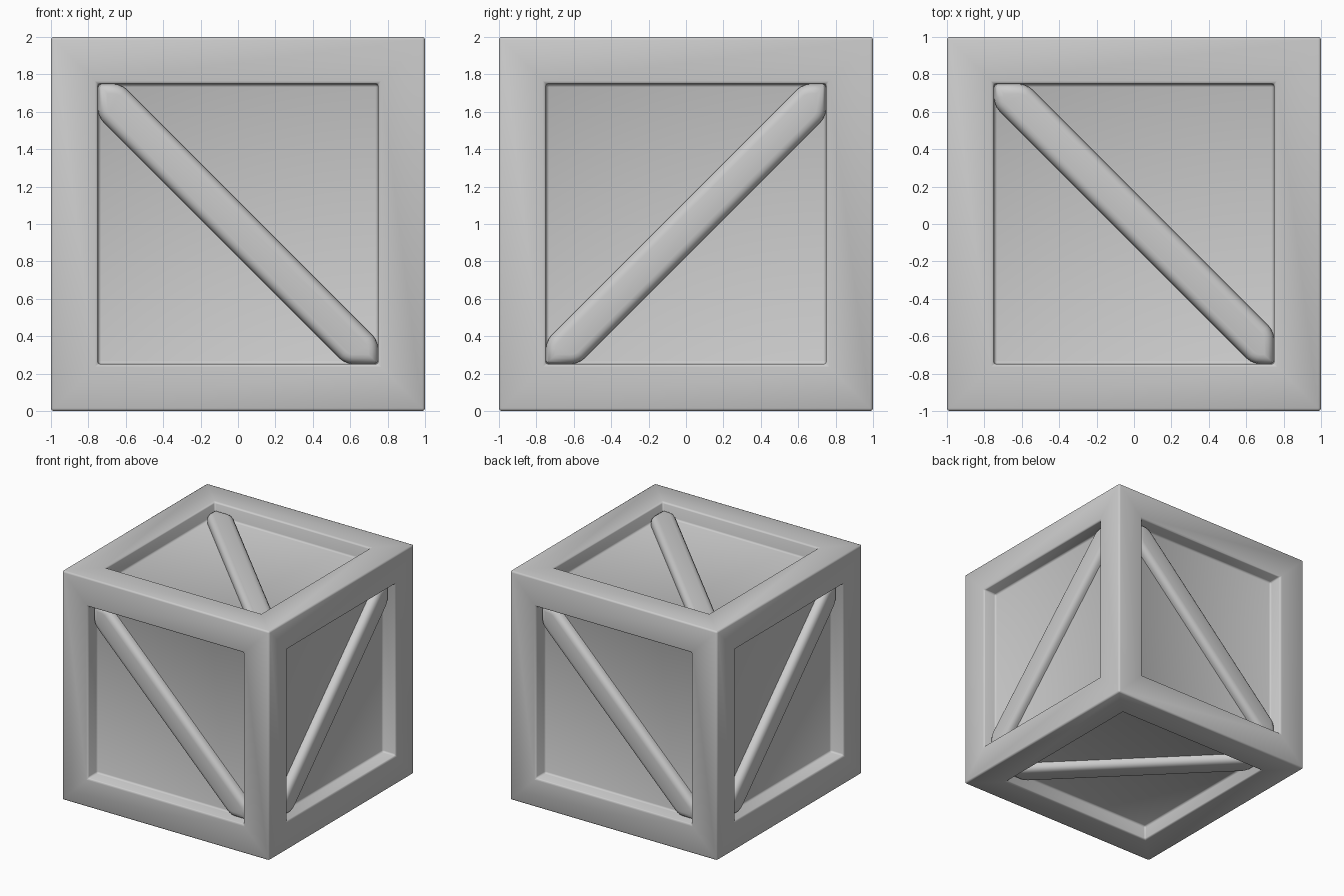
import bpy, bmesh
from math import radians
from mathutils import Matrix, Vector

if "Cube" in bpy.data.objects:
    bpy.data.objects.remove(bpy.data.objects["Cube"])

PANEL = 0.875   # distance of the recessed panels from the crate centre
CENTRE = Vector((0, 0, 1))


def add_object(name, bm, angle):
    mesh = bpy.data.meshes.new(name)
    bmesh.ops.recalc_face_normals(bm, faces=bm.faces)
    bm.to_mesh(mesh)
    bm.free()
    ob = bpy.data.objects.new(name, mesh)
    bpy.context.collection.objects.link(ob)
    bpy.ops.object.select_all(action='DESELECT')
    bpy.context.view_layer.objects.active = ob
    ob.select_set(True)
    bpy.ops.object.shade_smooth_by_angle(angle=radians(angle))
    return ob


# Crate body: cube with a framed, recessed panel on every side
bm = bmesh.new()
bmesh.ops.create_cube(bm, size=2, matrix=Matrix.Translation(CENTRE))
panels = bm.faces[:]
bmesh.ops.inset_individual(bm, faces=panels, thickness=0.25, use_even_offset=True)
bmesh.ops.inset_individual(bm, faces=panels, thickness=0.003, depth=-(1 - PANEL),
                           use_even_offset=True)
bm.normal_update()
sharp = [e for e in bm.edges if e.calc_face_angle(0) > radians(30)]
bmesh.ops.bevel(bm, geom=sharp, offset=0.015, segments=2, profile=0.5, affect='EDGES')
add_object("crate_body", bm, 60)


# Diagonal brace: six-sided outline fitted into the recess corners, rounded on top
def brace(name, u, v, w, low, high):
    L, top = 0.748, PANEL + 0.07
    outline = [(-L, L), (high - L, L), (L, high - L),
               (L, -L), (low + L, -L), (-L, low + L)]
    bm = bmesh.new()
    base = bm.faces.new([bm.verts.new((x, y, PANEL - 0.01)) for x, y in outline])
    ext = bmesh.ops.extrude_face_region(bm, geom=[base])["geom"]
    for vert in ext:
        if isinstance(vert, bmesh.types.BMVert):
            vert.co.z = top
    if not base.is_valid or len(bm.faces) < 8:
        bmesh.ops.holes_fill(bm, edges=bm.edges)
    bmesh.ops.recalc_face_normals(bm, faces=bm.faces)
    upright = [e for e in bm.edges
               if abs(e.verts[0].co.z - e.verts[1].co.z) > 0.01
               and abs(abs(e.verts[0].co.x) - abs(e.verts[0].co.y)) > 0.01]
    bmesh.ops.bevel(bm, geom=upright, offset=0.04, segments=3, profile=0.5, affect='EDGES')
    rim = [e for e in bm.edges if all(p.co.z > top - 0.001 for p in e.verts)]
    bmesh.ops.bevel(bm, geom=rim, offset=0.05, segments=4, profile=0.5,
                    affect='EDGES', clamp_overlap=True)
    for p in bm.verts:
        p.co = CENTRE + p.co.x * Vector(u) + p.co.y * Vector(v) + p.co.z * Vector(w)
    add_object(name, bm, 60)


X, Y, Z = (1, 0, 0), (0, 1, 0), (0, 0, 1)
nX, nY, nZ = (-1, 0, 0), (0, -1, 0), (0, 0, -1)
for name, u, v, w, low, high in (
        ("front_brace", X, Z, nY, -0.175, 0.125),
        ("back_brace", nX, Z, Y, -0.175, 0.125),
        ("right_brace", nY, Z, X, -0.175, 0.125),
        ("left_brace", Y, Z, nX, -0.175, 0.125),
        ("top_brace", X, Y, Z, -0.115, 0.175),
        ("bottom_brace", X, Y, nZ, -0.175, 0.115)):
    brace(name, u, v, w, low, high)
